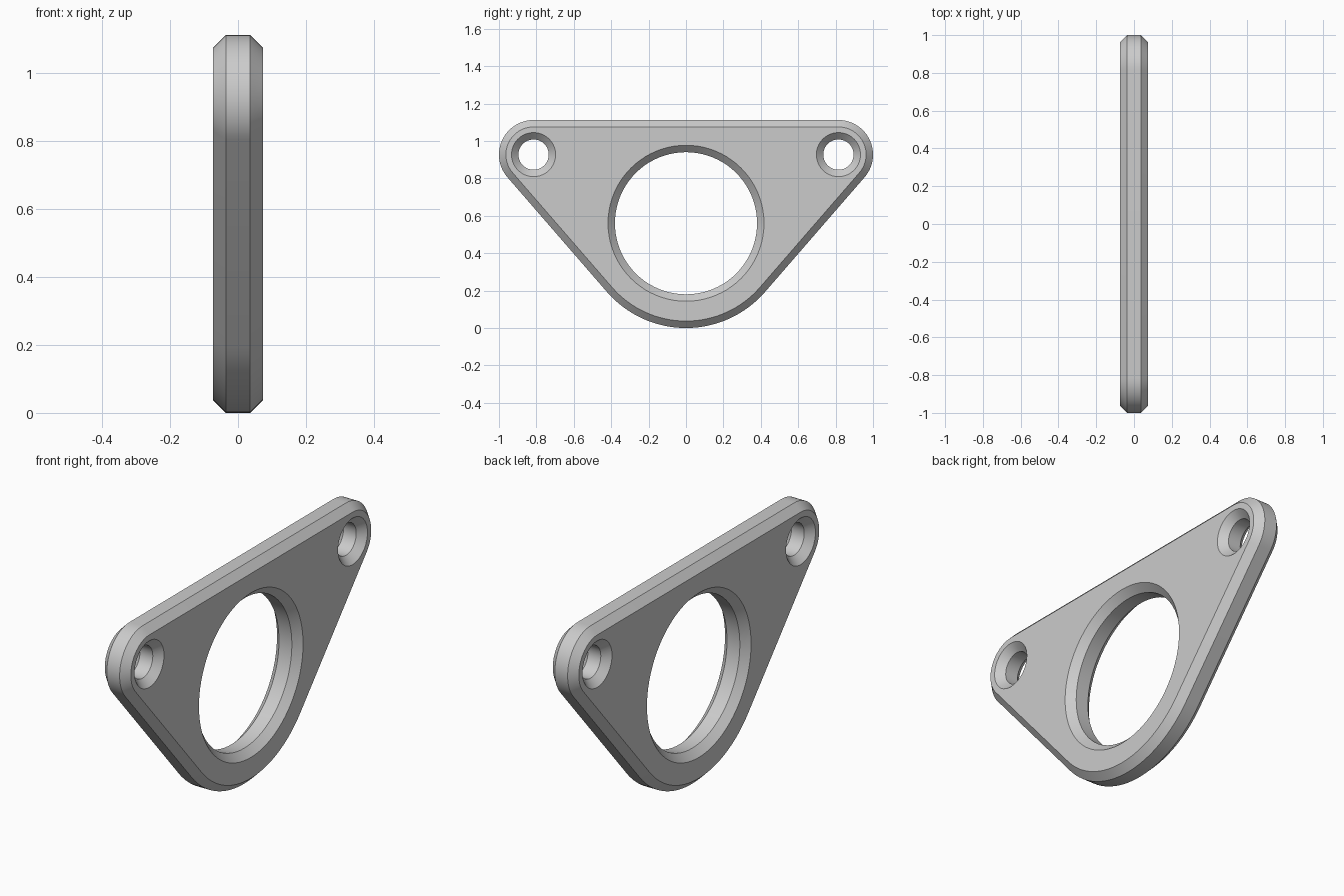
import bpy, bmesh
from math import sin, cos, pi, atan2, acos, hypot, radians

cube = bpy.data.objects.get("Cube")
if cube:
    bpy.data.objects.remove(cube)

HALF, CHAMFER = 0.073, 0.037          # half thickness, edge chamfer
EAR_Y, EAR_Z, EAR_R = 0.815, 0.927, 0.185
HUB_Z, HUB_R = 0.56, 0.56
EAR_HOLE, HUB_HOLE = 0.081, 0.38


def arc(cy, cz, r, a0, a1, steps, closed=True):
    """Points (y, z) along an arc; closed includes the end point."""
    return [(cy + r * cos(a0 + (a1 - a0) * i / steps),
             cz + r * sin(a0 + (a1 - a0) * i / steps))
            for i in range(steps + closed)]


# Angle of the straight edge tangent to the ear and hub arcs
rise = EAR_Z - HUB_Z
TANGENT = acos((HUB_R - EAR_R) / hypot(EAR_Y, rise)) - atan2(rise, EAR_Y)


def outline(offset):
    r = EAR_R + offset
    return (arc(EAR_Y, EAR_Z, r, -TANGENT, pi / 2, 24)
            + arc(-EAR_Y, EAR_Z, r, pi / 2, pi + TANGENT, 24)
            + arc(0, HUB_Z, HUB_R + offset, pi + TANGENT, 2 * pi - TANGENT, 32))


def hole(cy, cz, r, steps):
    return lambda offset: arc(cy, cz, r - offset, 0, 2 * pi, steps, False)


bm = bmesh.new()
rims = {-HALF: [], HALF: []}
contours = [outline, hole(0, HUB_Z, HUB_HOLE, 80),
            hole(EAR_Y, EAR_Z, EAR_HOLE, 40), hole(-EAR_Y, EAR_Z, EAR_HOLE, 40)]

# Chamfered wall around the outline and each hole
for contour in contours:
    rings = []
    for x, offset in ((-HALF, -CHAMFER), (CHAMFER - HALF, 0),
                      (HALF - CHAMFER, 0), (HALF, -CHAMFER)):
        rings.append([bm.verts.new((x, y, z)) for y, z in contour(offset)])
    n = len(rings[0])
    for low, high in zip(rings, rings[1:]):
        for i in range(n):
            j = (i + 1) % n
            bm.faces.new((low[i], low[j], high[j], high[i]))
    for x, ring in ((-HALF, rings[0]), (HALF, rings[-1])):
        rims[x] += [bm.edges.get((ring[i], ring[(i + 1) % n])) for i in range(n)]

# Flat faces with the holes left open
for x, edges in rims.items():
    bmesh.ops.triangle_fill(bm, use_beauty=True, use_dissolve=False,
                            edges=edges, normal=(1 if x > 0 else -1, 0, 0))
bmesh.ops.recalc_face_normals(bm, faces=bm.faces)

mesh = bpy.data.meshes.new("mounting_plate")
bm.to_mesh(mesh)
bm.free()
plate = bpy.data.objects.new("mounting_plate", mesh)
bpy.context.collection.objects.link(plate)

# Plain grey finish
COLOUR = (0.6, 0.6, 0.6, 1)
grey = bpy.data.materials.new("plain_grey")
grey.use_nodes = True
grey.diffuse_color = COLOUR
grey.node_tree.nodes["Principled BSDF"].inputs["Base Color"].default_value = COLOUR
mesh.materials.append(grey)

bpy.ops.object.select_all(action='DESELECT')
plate.select_set(True)
bpy.context.view_layer.objects.active = plate
bpy.ops.object.shade_smooth_by_angle(angle=radians(30))
